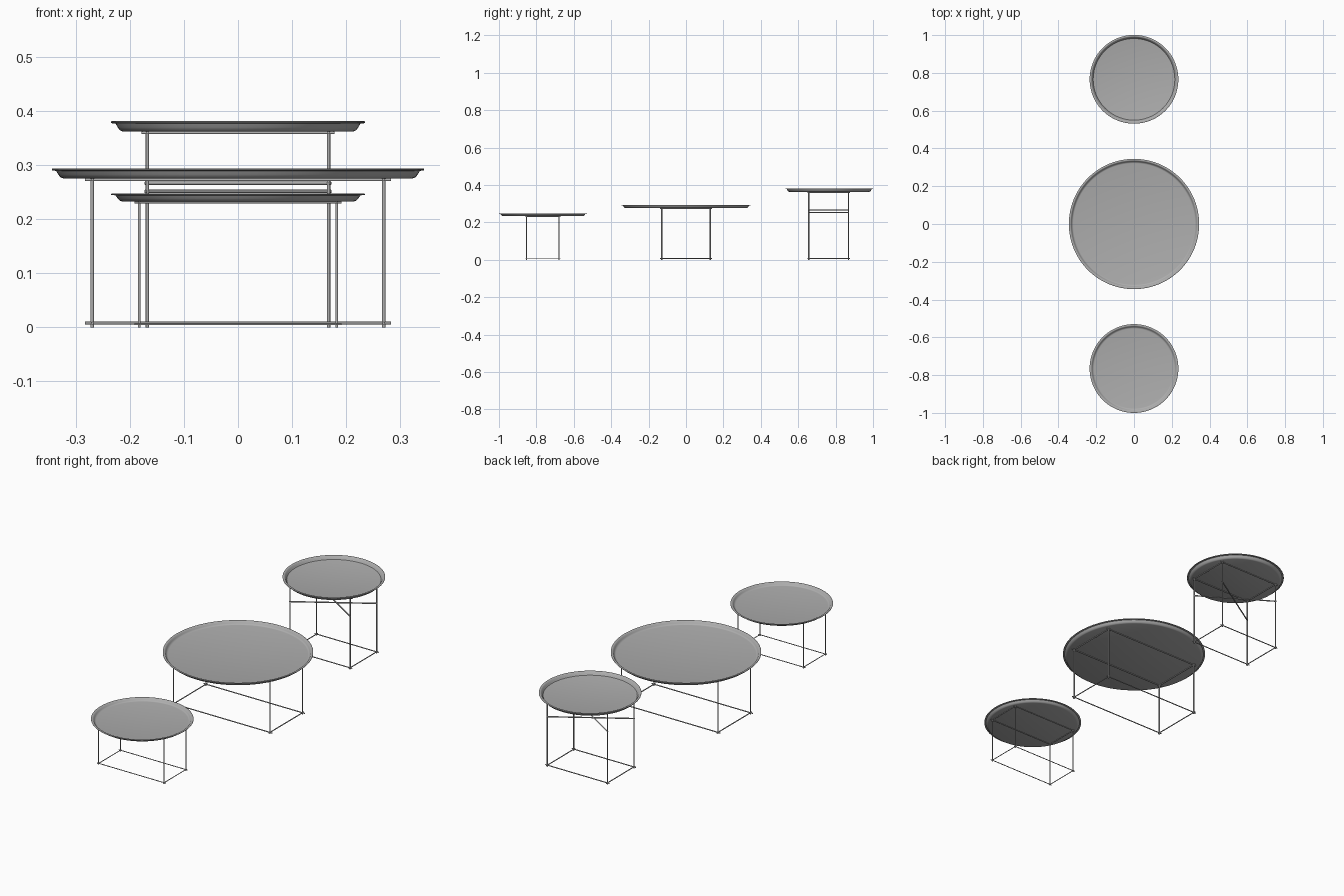
import bpy, bmesh, math
from mathutils import Vector

cube = bpy.data.objects.get("Cube")
if cube:
    bpy.data.objects.remove(cube, do_unlink=True)

grey = bpy.data.materials.new("painted grey metal")
grey.use_nodes = True
colour = (0.42, 0.42, 0.42, 1)
grey.diffuse_color = colour
grey.node_tree.nodes["Principled BSDF"].inputs["Base Color"].default_value = colour


def finish(bm, name, y):
    bmesh.ops.recalc_face_normals(bm, faces=bm.faces)
    mesh = bpy.data.meshes.new(name)
    bm.to_mesh(mesh)
    bm.free()
    mesh.materials.append(grey)
    obj = bpy.data.objects.new(name, mesh)
    obj.location.y = y
    bpy.context.collection.objects.link(obj)
    bpy.ops.object.select_all(action='DESELECT')
    obj.select_set(True)
    bpy.context.view_layer.objects.active = obj
    bpy.ops.object.shade_smooth_by_angle(angle=math.radians(40))


def tray(name, y, radius, bottom, top):
    """Thin dished tray with a flared wall and a flat lip, spun from its profile."""
    h = top - bottom
    # (distance in from the rim, share of the height)
    profile = [(None, 0), (0.021, 0), (0.016, 0.12), (0.012, 0.4), (0.008, 0.78),
               (0.001, 0.8), (0, 0.85), (0, 0.96), (0.001, 1), (0.008, 1),
               (0.011, 0.9), (0.015, 0.5), (0.019, 0.22), (0.024, 0.16), (None, 0.16)]
    bm = bmesh.new()
    verts = [bm.verts.new((0 if d is None else radius - d, 0, bottom + t * h))
             for d, t in profile]
    edges = [bm.edges.new(pair) for pair in zip(verts, verts[1:])]
    bmesh.ops.spin(bm, geom=verts + edges, cent=(0, 0, 0), axis=(0, 0, 1),
                   angle=math.tau, steps=96, use_duplicate=False)
    bmesh.ops.remove_doubles(bm, verts=bm.verts, dist=0.0001)
    finish(bm, name, y)


def rod(bm, start, end, r):
    a, b = Vector(start), Vector(end)
    turn = (b - a).to_track_quat('Z', 'Y').to_matrix().to_4x4()
    turn.translation = (a + b) / 2
    bmesh.ops.create_cone(bm, cap_ends=True, segments=12, radius1=r, radius2=r,
                          depth=(b - a).length, matrix=turn)


def frame(name, y, hx, hy, top, r, over, low):
    """Four legs joined by overhanging rods at the floor and under the tray."""
    bm = bmesh.new()
    for s in (-1, 1):
        for t in (-1, 1):
            rod(bm, (s * hx, t * hy, 0), (s * hx, t * hy, top), r)
        for z in (low, top - r):
            rod(bm, (-hx - over, s * hy, z), (hx + over, s * hy, z), r * 0.8)
            rod(bm, (s * hx, -hy - over * 0.7, z), (s * hx, hy + over * 0.7, z), r * 0.8)
    finish(bm, name, y)


# Low front table
tray("front_tray", -0.765, 0.235, 0.233, 0.248)
frame("front_frame", -0.765, 0.183, 0.087, 0.2335, 0.0024, 0.009, 0.006)

# Wide middle table
tray("middle_tray", 0, 0.345, 0.276, 0.294)
frame("middle_frame", 0, 0.27, 0.13, 0.2765, 0.0032, 0.013, 0.008)

# Tall back table, braced by two crossing rods
tray("back_tray", 0.766, 0.235, 0.363, 0.382)
frame("back_frame", 0.762, 0.168, 0.106, 0.3635, 0.003, 0.011, 0.007)
bm = bmesh.new()
for side, z in ((1, 0.252), (-1, 0.267)):
    rod(bm, (-0.172, -0.108 * side, z), (0.172, 0.108 * side, z), 0.003)
finish(bm, "back_cross_braces", 0.762)
